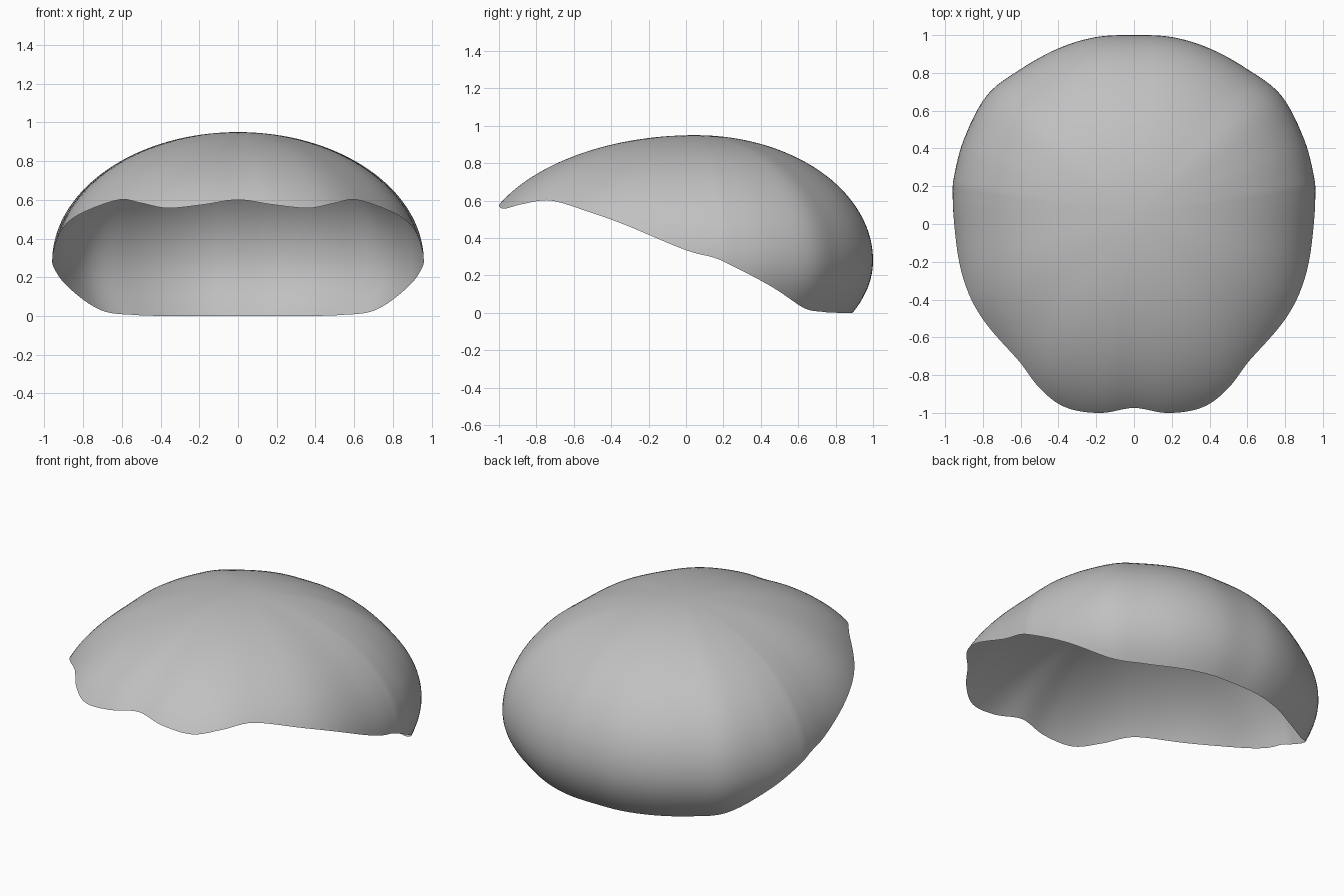
import bpy, bmesh, math

if "Cube" in bpy.data.objects:
    bpy.data.objects.remove(bpy.data.objects["Cube"])

# Half outline from back to front: virtual equator x, y (about the crown) and rim height
HALF = [(0, .95, 0), (.2, .94, 0), (.4, .88, 0), (.6, .77, .005), (.78, .63, .03),
        (.9, .4, .15), (.953, .2, .25), (.96, .1, .295), (.955, -.05, .335),
        (.935, -.363, .46), (.865, -.6, .535), (.70, -.875, .60), (.56, -1.03, .583),
        (.4, -1.12, .557), (.2, -1.17, .575), (0, -1.165, .60)]
MID_Z, UP, DOWN, CROWN_Y = .28, .67, .60, .05
STEPS, RINGS = 6, 40


def spline(a, b, c, d, t):
    return tuple(.5 * (2 * q + (r - p) * t + (2 * p - 5 * q + 4 * r - s) * t * t
                       + (3 * q - p - 3 * r + s) * t ** 3) for p, q, r, s in zip(a, b, c, d))


# Full closed outline, mirrored and smoothed
loop = HALF + [(-x, y, z) for x, y, z in HALF[-2:0:-1]]
n = len(loop)
outline = [spline(loop[i - 1], loop[i], loop[(i + 1) % n], loop[(i + 2) % n], k / STEPS)
           for i in range(n) for k in range(STEPS)]

# Dome: every meridian is an elliptical arc from the crown to the wavy rim
bm = bmesh.new()
crown = bm.verts.new((0, CROWN_Y, MID_Z + UP))
columns = []
for ex, ey, rim in outline:
    rim = max(rim, 0)
    end = math.acos((rim - MID_Z) / (UP if rim > MID_Z else DOWN))
    column = []
    for j in range(1, RINGS + 1):
        a = end * j / RINGS
        c, s = math.cos(a), math.sin(a)
        column.append(bm.verts.new((ex * s, CROWN_Y + ey * s,
                                    MID_Z + c * (UP if c > 0 else DOWN))))
    columns.append(column)
for i, col in enumerate(columns):
    nxt = columns[(i + 1) % len(columns)]
    bm.faces.new((crown, nxt[0], col[0]))
    for j in range(RINGS - 1):
        bm.faces.new((col[j], nxt[j], nxt[j + 1], col[j + 1]))
bm.normal_update()
if crown.normal.z < 0:
    bmesh.ops.reverse_faces(bm, faces=bm.faces[:])
for f in bm.faces:
    f.smooth = True

mesh = bpy.data.meshes.new("domed_shell")
bm.to_mesh(mesh)
bm.free()
shell = bpy.data.objects.new("domed_shell", mesh)
bpy.context.collection.objects.link(shell)

grey = bpy.data.materials.new("plain grey")
grey.diffuse_color = (.53, .53, .53, 1)
grey.use_nodes = True
grey.node_tree.nodes["Principled BSDF"].inputs["Base Color"].default_value = grey.diffuse_color
mesh.materials.append(grey)
